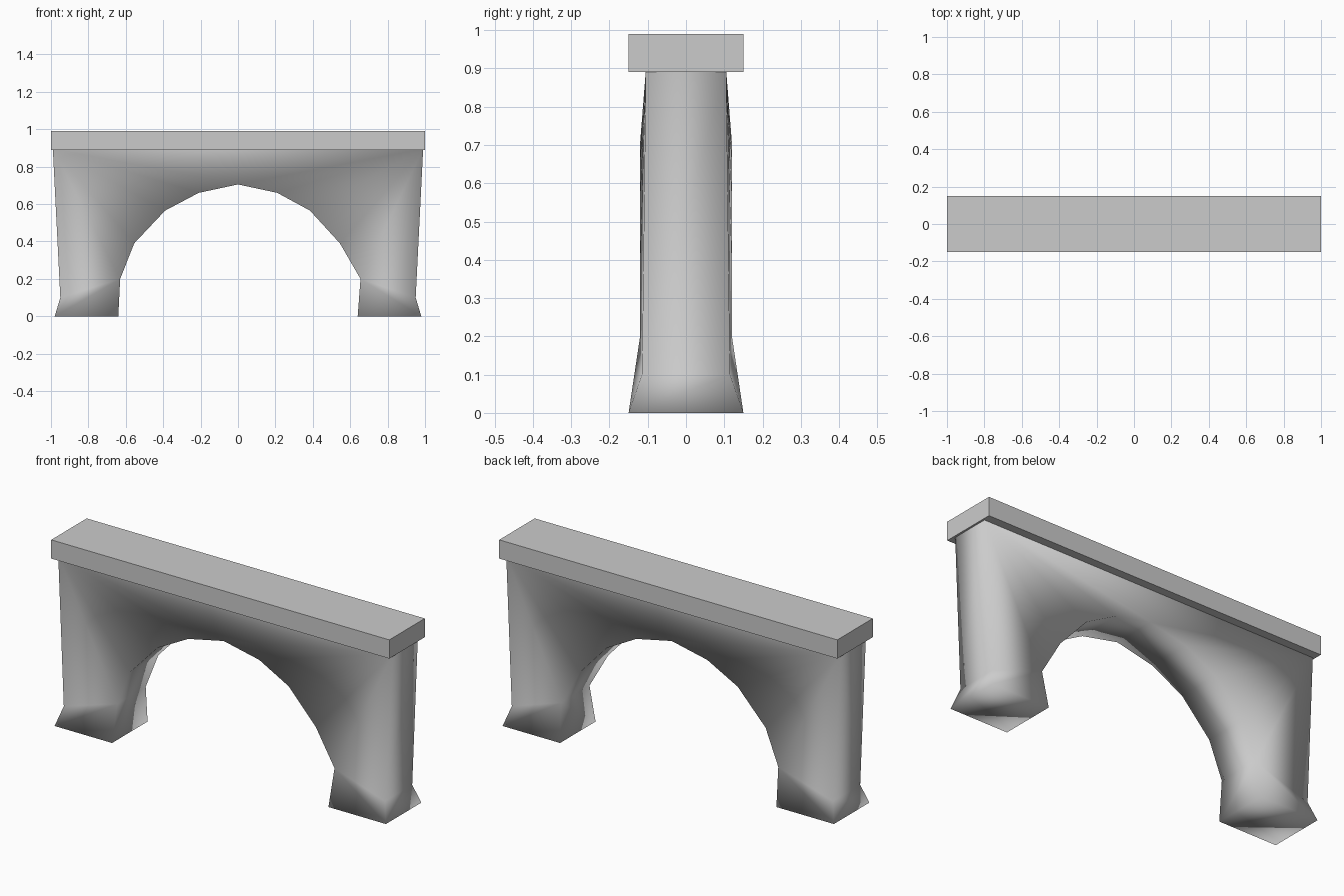
import bpy
import bmesh

cube = bpy.data.objects.get("Cube")
if cube:
    bpy.data.objects.remove(cube)

# One stone grey for the whole bridge
stone = bpy.data.materials.new("stone_grey")
stone.use_nodes = True
colour = (0.6, 0.6, 0.6, 1)
stone.diffuse_color = colour
stone.node_tree.nodes["Principled BSDF"].inputs["Base Color"].default_value = colour


def add_object(name, bm, smooth):
    bmesh.ops.recalc_face_normals(bm, faces=bm.faces)
    for face in bm.faces:
        face.smooth = smooth
    mesh = bpy.data.meshes.new(name)
    bm.to_mesh(mesh)
    bm.free()
    mesh.materials.append(stone)
    obj = bpy.data.objects.new(name, mesh)
    bpy.context.collection.objects.link(obj)
    return obj


# Deck slab
bm = bmesh.new()
bmesh.ops.create_cube(bm, size=1)
bmesh.ops.scale(bm, vec=(2, 0.3, 0.1), verts=bm.verts)
bmesh.ops.translate(bm, vec=(0, 0, 0.94), verts=bm.verts)
add_object("deck", bm, False)

# Arch: x, half depth and height of the outline points of each leg
outer = [(0.98, 0.15, 0), (0.95, 0.115, 0.1), (0.99, 0.105, 0.895)]
inner_right = [(0.64, 0.15, 0), (0.655, 0.12, 0.2), (0.545, 0.12, 0.39),
               (0.385, 0.12, 0.565), (0.21, 0.12, 0.66)]
inner_left = [(0.64, 0.15, 0), (0.63, 0.12, 0.2), (0.555, 0.12, 0.39),
              (0.39, 0.12, 0.565), (0.21, 0.12, 0.66)]
crown_point = (0, 0.12, 0.705)

bm = bmesh.new()


def pair(point, side=1):
    """Front and back vertex of an outline point."""
    x, depth, z = point
    return [bm.verts.new((side * x, y, z)) for y in (-depth, depth)]


def bridge(a, b):
    """Face across the thickness between two outline points."""
    bm.faces.new((a[0], b[0], b[1], a[1]))


def wall(*points):
    """The same face on the front and on the back."""
    for k in (0, 1):
        bm.faces.new([p[k] for p in points])


crown = pair(crown_point)
tops = []
for side, inner in ((1, inner_right), (-1, inner_left)):
    foot, ankle, top = [pair(p, side) for p in outer]
    arch = [pair(p, side) for p in inner] + [crown]
    tops.append(top)
    # end of the leg, sole and underside of the arch
    bridge(foot, ankle)
    bridge(ankle, top)
    bridge(foot, arch[0])
    for a, b in zip(arch, arch[1:]):
        bridge(a, b)
    # splayed foot, then a fan of faces from the top corner
    wall(foot, ankle, arch[1])
    wall(foot, arch[1], arch[0])
    wall(top, ankle, arch[1])
    for a, b in zip(arch[1:], arch[2:]):
        wall(top, a, b)
wall(tops[0], tops[1], crown)
add_object("arch", bm, True)
